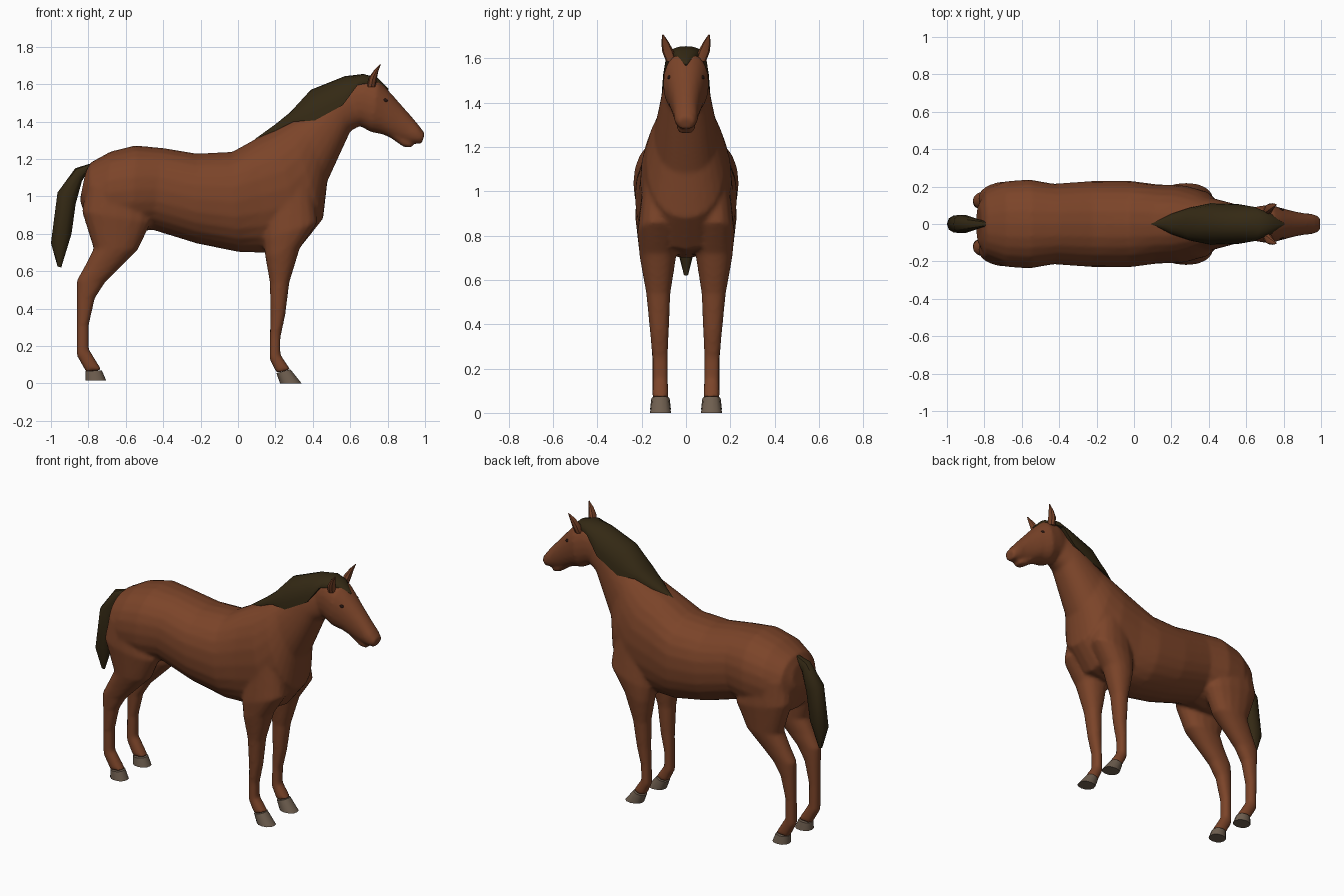
import bpy, bmesh, math
from mathutils import Vector


def material(name, rgb):
    m = bpy.data.materials.new(name)
    m.diffuse_color = (*rgb, 1)
    return m


COAT = material("chestnut coat", (0.20, 0.058, 0.022))
HAIR = material("dark hair", (0.034, 0.022, 0.007))
HOOF = material("grey hoof", (0.16, 0.115, 0.08))
EYE = material("dark eye", (0.02, 0.008, 0.006))


def loft(name, rings, mat, sides=16, power=0.9, arch=False, angle=40):
    """Skin rings given as (x1, z1, x2, z2, half width, centre y).
    An arch ring peaks at point 1 and has its wide base at point 2."""
    bm = bmesh.new()
    loops = []
    for x1, z1, x2, z2, w, *rest in rings:
        cy = rest[0] if rest else 0
        a, b = Vector((x1, cy, z1)), Vector((x2, cy, z2))
        loop = []
        for i in range(sides):
            if arch:
                t = -math.pi / 2 + math.pi * i / (sides - 1)
                p = b + (a - b) * math.cos(t)
            else:
                t = 2 * math.pi * i / sides
                c = math.cos(t)
                p = (a + b) / 2 + (a - b) / 2 * math.copysign(abs(c) ** power, c)
            s = math.sin(t)
            p.y += w * math.copysign(abs(s) ** power, s)
            loop.append(bm.verts.new(p))
        loops.append(loop)
    for l0, l1 in zip(loops, loops[1:]):
        for i in range(sides):
            j = (i + 1) % sides
            bm.faces.new((l0[i], l0[j], l1[j], l1[i]))
    bm.faces.new(loops[0])
    bm.faces.new(loops[-1])
    bmesh.ops.recalc_face_normals(bm, faces=bm.faces)
    me = bpy.data.meshes.new(name)
    bm.to_mesh(me)
    bm.free()
    me.materials.append(mat)
    ob = bpy.data.objects.new(name, me)
    bpy.context.collection.objects.link(ob)
    smooth(ob, angle)
    return ob


def select(obs):
    bpy.ops.object.select_all(action='DESELECT')
    for o in obs:
        o.select_set(True)
    bpy.context.view_layer.objects.active = obs[0]


def smooth(ob, angle):
    select([ob])
    bpy.ops.object.shade_smooth_by_angle(angle=math.radians(angle))


# Torso and neck, from rump to throat
body = loft("body", [
    (-.815, 1.13, -.845, .98, .10),
    (-.79, 1.18, -.80, .84, .18),
    (-.68, 1.24, -.70, .80, .228),
    (-.55, 1.272, -.57, .80, .238),
    (-.40, 1.258, -.46, .822, .215),
    (-.22, 1.228, -.22, .748, .230),
    (-.03, 1.238, .00, .703, .230),
    (.10, 1.31, .14, .698, .212),
    (.20, 1.36, .34, .735, .205),
    (.27, 1.40, .455, .88, .178),
    (.33, 1.43, .478, 1.08, .142),
    (.40, 1.48, .533, 1.20, .125),
    (.48, 1.55, .602, 1.35, .105),
    (.57, 1.60, .65, 1.375, .085)], COAT, 24)

# Head and lower lip
head = loft("head", [
    (.54, 1.60, .58, 1.37, .07),
    (.67, 1.64, .65, 1.378, .094),
    (.75, 1.622, .71, 1.343, .104),
    (.79, 1.582, .77, 1.332, .088),
    (.87, 1.492, .84, 1.302, .068),
    (.93, 1.424, .895, 1.286, .057),
    (.97, 1.376, .935, 1.283, .054),
    (1.0, 1.335, .98, 1.278, .040)], COAT, 20)
lip = loft("lower_lip", [
    (.83, 1.36, .82, 1.31, .045),
    (.89, 1.31, .885, 1.264, .044),
    (.935, 1.276, .925, 1.260, .034)], COAT)

# Legs as (rear x, rear z, front x, front z, half width, centre y)
front_leg = [
    (.16, 1.02, .40, 1.05, .075, .12),
    (.135, .77, .425, .86, .092, .128),
    (.145, .68, .33, .72, .082, .127),
    (.17, .54, .275, .54, .055, .125),
    (.173, .365, .253, .365, .043, .12),
    (.170, .245, .227, .245, .035, .117),
    (.168, .13, .227, .155, .035, .116),
    (.205, .055, .28, .075, .038, .115)]
hind_leg = [
    (-.81, 1.05, -.52, 1.08, .09, .125),
    (-.835, .92, -.465, .86, .095, .135),
    (-.772, .72, -.535, .715, .08, .13),
    (-.818, .63, -.63, .62, .062, .128),
    (-.862, .55, -.71, .54, .051, .125),
    (-.862, .45, -.765, .455, .043, .122),
    (-.862, .31, -.798, .31, .035, .12),
    (-.862, .148, -.798, .185, .035, .118),
    (-.815, .065, -.728, .07, .038, .115)]


def mirrored(rings, s):
    return [(*r[:5], r[5] * s) for r in rings]


coat_parts = [body, head, lip]
for s, side in ((1, "left"), (-1, "right")):
    for place, rings, toe in (("front", front_leg, (.225, .0, .34, .0)),
                              ("hind", hind_leg, (-.815, .015, -.705, .015))):
        coat_parts.append(loft(f"{place}_leg_{side}", mirrored(rings, s), COAT))
        # Hoof flares from the pastern to the ground
        top = (*rings[-1][:4], .041, .115)
        low = (*toe, .047, .115)
        loft(f"{place}_hoof_{side}", mirrored([top, low], s), HOOF, 12)
    # Ear, wide at the base and curving to a point
    loft(f"ear_{side}", mirrored([
        (.69, 1.585, .735, 1.585, .024, .066),
        (.70, 1.635, .742, 1.628, .026, .082),
        (.728, 1.675, .750, 1.668, .017, .094),
        (.760, 1.708, .763, 1.704, .003, .104)], s), COAT, 8)
    # Eye, a small flattened bead
    bpy.ops.mesh.primitive_uv_sphere_add(segments=12, ring_count=8, radius=1,
                                         location=(.785, s * .075, 1.513))
    eye = bpy.context.object
    eye.name = f"eye_{side}"
    eye.scale = (.016, .008, .010)
    eye.data.materials.append(EYE)
    smooth(eye, 60)

# Blend torso, head and legs into one skin
select(coat_parts)
bpy.ops.object.join()
remesh = body.modifiers.new("blend", 'REMESH')
remesh.mode = 'VOXEL'
remesh.voxel_size = 0.011
remesh.use_smooth_shade = True
relax = body.modifiers.new("relax", 'SMOOTH')
relax.factor = 0.5
relax.iterations = 5

# Mane draped over the crest, ending in a point on the forehead
loft("mane", [
    (.09, 1.306, .10, 1.295, .004),
    (.20, 1.385, .20, 1.35, .055),
    (.28, 1.45, .30, 1.40, .088),
    (.39, 1.57, .41, 1.405, .112),
    (.57, 1.642, .56, 1.487, .106),
    (.67, 1.654, .64, 1.595, .092),
    (.745, 1.634, .725, 1.61, .058),
    (.805, 1.574, .80, 1.565, .004)], HAIR, 13, arch=True)

# Tail hanging clear of the rump
loft("tail", [
    (-.78, 1.178, -.80, 1.14, .012),
    (-.87, 1.15, -.835, 1.08, .032),
    (-.965, 1.02, -.868, .96, .05),
    (-1.0, .75, -.89, .80, .048),
    (-.965, .625, -.945, .62, .010)], HAIR, 10)
